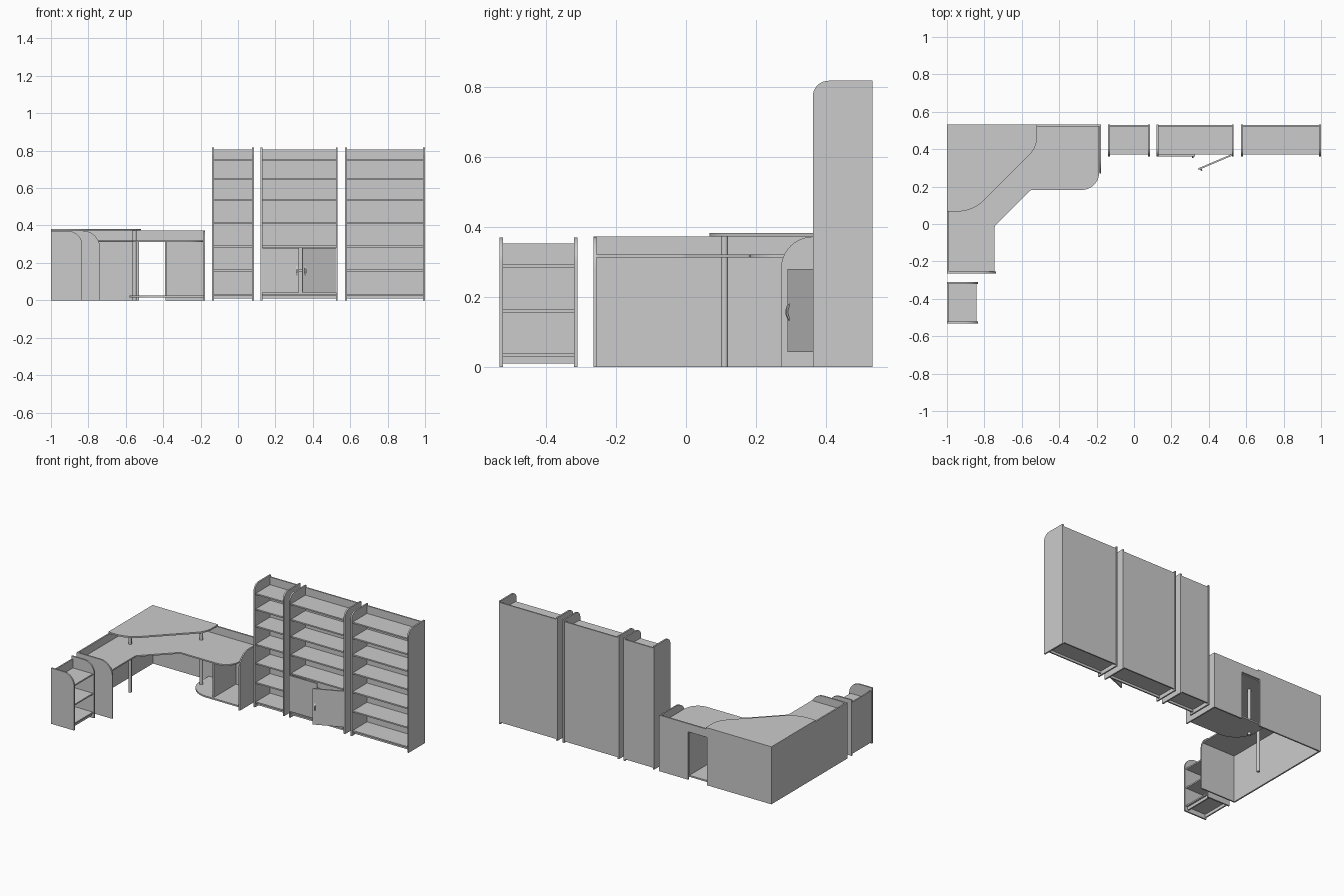
import bpy, bmesh, math
from mathutils import Vector, Matrix

if "Cube" in bpy.data.objects:
    bpy.data.objects.remove(bpy.data.objects["Cube"])


def fillet(corners, steps=10):
    """Outline from (x, y) or (x, y, radius) corners."""
    out = []
    n = len(corners)
    for i, c in enumerate(corners):
        p = Vector(c[:2])
        if len(c) == 2:
            out.append(p)
            continue
        a = (Vector(corners[i - 1][:2]) - p).normalized()
        b = (Vector(corners[(i + 1) % n][:2]) - p).normalized()
        half = a.angle(b) / 2
        centre = p + (a + b).normalized() * c[2] / math.sin(half)
        t = c[2] / math.tan(half)
        s = p + a * t - centre
        e = p + b * t - centre
        ang = s.angle_signed(e)
        for k in range(steps + 1):
            out.append(centre + Matrix.Rotation(-ang * k / steps, 2) @ s)
    return out


def prism(name, outline, axis, lo, hi, matrix=None):
    """Extrude a 2D outline along an axis: x -> (y,z), y -> (x,z), z -> (x,y)."""
    place = {'x': lambda p, h: (h, p[0], p[1]),
             'y': lambda p, h: (p[0], h, p[1]),
             'z': lambda p, h: (p[0], p[1], h)}[axis]
    bm = bmesh.new()
    bottom = [bm.verts.new(place(p, lo)) for p in outline]
    top = [bm.verts.new(place(p, hi)) for p in outline]
    bm.faces.new(bottom)
    bm.faces.new(top)
    for i in range(len(outline)):
        j = (i + 1) % len(outline)
        bm.faces.new((bottom[i], bottom[j], top[j], top[i]))
    bmesh.ops.recalc_face_normals(bm, faces=bm.faces)
    if matrix:
        bm.transform(matrix)
    mesh = bpy.data.meshes.new(name)
    bm.to_mesh(mesh)
    bm.free()
    ob = bpy.data.objects.new(name, mesh)
    bpy.context.collection.objects.link(ob)
    if len(outline) > 8:
        bpy.ops.object.select_all(action='DESELECT')
        bpy.context.view_layer.objects.active = ob
        ob.select_set(True)
        bpy.ops.object.shade_smooth_by_angle(angle=math.radians(30))
    return ob


def box(name, x0, x1, y0, y1, z0, z1, matrix=None):
    return prism(name, [(x0, y0), (x1, y0), (x1, y1), (x0, y1)], 'z', z0, z1, matrix)


def side_panel(name, axis, a0, a1, back, front, height, radius, matrix=None):
    """Upright panel with a rounded upper front corner."""
    pts = fillet([(back, 0), (front, 0), (front, height, radius), (back, height)])
    return prism(name, pts, axis, a0, a1, matrix)


def bookcase(name, width, depth, height, radius, back_top, shelves, matrix):
    """Open case; local back at y = 0, front towards -y."""
    t = 0.01
    for label, x in (("left", 0), ("right", width - t)):
        side_panel(f"{name}_{label}_side", 'x', x, x + t, 0, -depth, height, radius, matrix)
    box(f"{name}_back", t, width - t, -0.011, -0.002, 0.01, back_top, matrix)
    for i, z in enumerate(shelves):
        box(f"{name}_shelf_{i + 1}", t, width - t, -depth + 0.009, -0.011, z, z + 0.009, matrix)
    box(f"{name}_plinth", t, width - t, -depth + 0.02, -depth + 0.029, 0.01, shelves[0], matrix)


def door(name, matrix):
    """Door with a bowed handle, hinged at the local origin, reaching to -x."""
    box(name, -0.196, 0, -0.009, 0, 0.042, 0.28, matrix)
    ts = [i / 12 for i in range(13)]
    arc = [(-0.006 - 0.013 * math.sin(math.pi * t), 0.127 + 0.06 * t) for t in ts]
    inner = [(-0.006 - 0.008 * math.sin(math.pi * t), 0.134 + 0.046 * t) for t in ts]
    prism(name + "_handle", arc + inner[::-1], 'x', -0.187, -0.179, matrix)


# Tall bookcases along the back wall
levels = [0.025, 0.155, 0.283, 0.408, 0.53, 0.642, 0.745]
for name, x0, x1 in (("narrow_bookcase", -0.139, 0.086),
                     ("cupboard_bookcase", 0.12, 0.533),
                     ("wide_bookcase", 0.573, 1.0)):
    bookcase(name, x1 - x0, 0.17, 0.817, 0.045, 0.805, levels,
             Matrix.Translation((x0, 0.532, 0)))

# Cupboard doors: left closed, right ajar
door("open_door", Matrix.Translation((0.523, 0.374, 0)) @ Matrix.Rotation(math.radians(23), 4, 'Z'))
door("closed_door", Matrix.Translation((0.13, 0.371, 0)) @ Matrix.Diagonal((-1, 1, 1, 1)))
for ob in bpy.data.objects:
    if ob.name.startswith("closed_door"):
        ob.data.flip_normals()

# Low bookcase at the left, open towards +x
bookcase("low_bookcase", 0.222, 0.167, 0.37, 0.075, 0.352, [0.03, 0.155, 0.284],
         Matrix.Translation((-1, -0.532, 0)) @ Matrix.Rotation(math.pi / 2, 4, 'Z'))

# Desk: back panels, with a foot opening cut into the rear one
prism("desk_rear_panel", [(-1, 0), (-0.528, 0), (-0.528, 0.318), (-0.388, 0.318), (-0.388, 0),
                          (-0.185, 0), (-0.185, 0.372), (-1, 0.372)], 'y', 0.522, 0.532)
box("desk_left_panel", -1, -0.99, -0.255, 0.522, 0, 0.372)

# Desk: rounded end panels and inner divider
side_panel("desk_front_end_panel", 'y', -0.264, -0.255, -1, -0.738, 0.372, 0.092)
side_panel("desk_right_end_panel", 'x', -0.185, -0.176, 0.532, 0.271, 0.372, 0.092)
box("desk_divider", -0.391, -0.381, 0.29, 0.522, 0.026, 0.312)

# Corner worktop
prism("desk_worktop", fillet([(-0.99, -0.255), (-0.745, -0.255), (-0.745, -0.01, 0.03),
                              (-0.553, 0.182, 0.03), (-0.186, 0.182, 0.095),
                              (-0.186, 0.522), (-0.99, 0.522)]), 'z', 0.312, 0.321)

# Raised corner shelf
prism("raised_corner_shelf", fillet([(-1, 0.532), (-1, 0.067), (-0.861, 0.067, 0.2),
                                     (-0.518, 0.41, 0.14), (-0.518, 0.532)]), 'z', 0.372, 0.382)

# Rounded floor shelf
prism("desk_floor_shelf", fillet([(-0.185, 0.28), (-0.185, 0.522), (-0.58, 0.522),
                                  (-0.58, 0.28, 0.15)]), 'z', 0.016, 0.026)

# Round legs running through the worktop to the raised shelf
for i, (x, y) in enumerate(((-0.87, 0.11), (-0.553, 0.405))):
    ring = [(x + 0.0105 * math.cos(a * math.tau / 24), y + 0.0105 * math.sin(a * math.tau / 24))
            for a in range(24)]
    prism(f"desk_leg_{i + 1}", ring, 'z', 0, 0.372)
